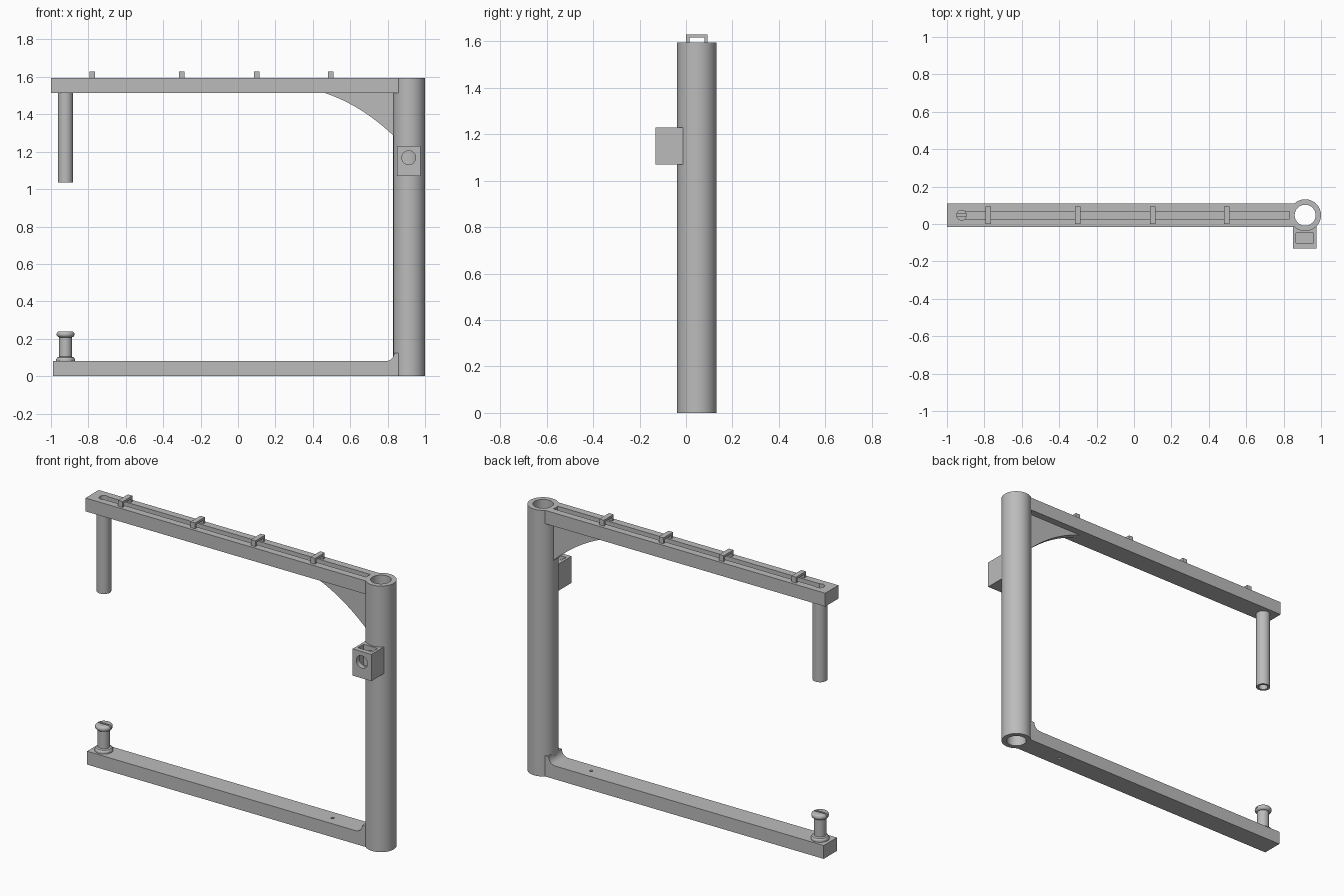
import bpy, bmesh, math
from mathutils import Vector

cube = bpy.data.objects.get("Cube")
if cube:
    bpy.data.objects.remove(cube, do_unlink=True)

grey = bpy.data.materials.new("light grey")
grey.use_nodes = True
grey.diffuse_color = (0.5, 0.5, 0.5, 1)
grey.node_tree.nodes["Principled BSDF"].inputs["Base Color"].default_value = (0.5, 0.5, 0.5, 1)

YC = 0.047            # centre line of the frame
COL_X, COL_R, BORE = 0.915, 0.085, 0.056
POST_X, POST_R, POST_BORE = -0.922, 0.04, 0.026
TOP, ARM_H, HALF_W = 1.595, 0.08, 0.0625
ARM_END = 0.857       # arms stop inside the column wall


def finish(name, bm):
    bmesh.ops.recalc_face_normals(bm, faces=bm.faces)
    mesh = bpy.data.meshes.new(name)
    bm.to_mesh(mesh)
    bm.free()
    mesh.materials.append(grey)
    ob = bpy.data.objects.new(name, mesh)
    bpy.context.collection.objects.link(ob)
    return ob


def extrude_xz(name, points, y0, y1):
    """Side outline pushed from y0 to y1."""
    bm = bmesh.new()
    face = bm.faces.new([bm.verts.new((x, y0, z)) for x, z in points])
    new = bmesh.ops.extrude_face_region(bm, geom=[face])["geom"]
    verts = [g for g in new if isinstance(g, bmesh.types.BMVert)]
    bmesh.ops.translate(bm, verts=verts, vec=(0, y1 - y0, 0))
    return finish(name, bm)


def box(name, x0, x1, y0, y1, z0, z1):
    return extrude_xz(name, [(x0, z0), (x1, z0), (x1, z1), (x0, z1)], y0, y1)


def lathe(name, profile, x, y=YC, steps=48):
    """Closed (radius, z) profile turned about a vertical axis."""
    bm = bmesh.new()
    verts = [bm.verts.new((x + r, y, z)) for r, z in profile]
    edges = [bm.edges.new((verts[i - 1], v)) for i, v in enumerate(verts)]
    bmesh.ops.spin(bm, geom=verts + edges, cent=(x, y, 0), axis=(0, 0, 1),
                   angle=math.tau, steps=steps, use_merge=True)
    bmesh.ops.remove_doubles(bm, verts=bm.verts, dist=1e-5)
    bmesh.ops.dissolve_degenerate(bm, edges=bm.edges, dist=1e-5)
    return finish(name, bm)


def rod(name, x, radius, z0, z1):
    return lathe(name, [(0, z0), (radius, z0), (radius, z1), (0, z1)], x)


def cut(ob, *cutters):
    bpy.context.view_layer.objects.active = ob
    for c in cutters:
        mod = ob.modifiers.new("cut", "BOOLEAN")
        mod.operation, mod.solver, mod.object = "DIFFERENCE", "EXACT", c
        bpy.ops.object.modifier_apply(modifier=mod.name)
        bpy.data.objects.remove(c, do_unlink=True)
    return ob


def curve(a, b, c, n=16):
    a, b, c = Vector(a), Vector(b), Vector(c)
    return [tuple(a * (1 - t) ** 2 + b * 2 * t * (1 - t) + c * t * t)
            for t in (i / n for i in range(n + 1))]


parts = []

# Hollow column and hollow hanging post
for name, x, r, hole, z0, z1 in (("column", COL_X, COL_R, BORE, 0, TOP),
                                 ("hanging_post", POST_X, POST_R, POST_BORE, 1.035, TOP - ARM_H)):
    parts.append(lathe(name, [(hole, z0), (r, z0), (r, z1), (hole, z1)], x, steps=64))

# Upper arm with a groove leading to the post bore
upper = box("upper_arm", -1, ARM_END, YC - HALF_W, YC + HALF_W, TOP - ARM_H, TOP)
cut(upper,
    box("groove_cutter", POST_X, 0.835, YC - 0.02, YC + 0.02, TOP - 0.03, TOP + 0.1),
    rod("bore_cutter", POST_X, POST_BORE, 1.4, 1.7))
parts.append(upper)

# Guide clips bridging the groove
for i, x in enumerate((-0.78, -0.3, 0.1, 0.495)):
    clip = box(f"guide_clip_{i + 1}", x - 0.015, x + 0.015, YC - 0.046, YC + 0.046, TOP - 0.002, 1.63)
    cut(clip, box("clip_cutter", x - 0.1, x + 0.1, YC - 0.032, YC + 0.032, 1.5, 1.616))
    parts.append(clip)

# Curved gusset under the upper arm
under = TOP - ARM_H
arc = curve((0.46, under), (0.66, 1.45), (0.837, 1.28))
parts.append(extrude_xz("gusset", arc + [(0.837, under)], YC - 0.02, YC + 0.02))

# Lower arm with a small drain hole
lower = box("lower_arm", -0.99, ARM_END, YC - HALF_W, YC + HALF_W, 0, ARM_H)
parts.append(cut(lower, rod("drain_cutter", 0.595, 0.009, -0.1, 0.2)))

# Rounded fillet between lower arm and column
fillet = curve((0.785, ARM_H), (0.83, ARM_H), (0.835, 0.125), 10)
parts.append(extrude_xz("lower_fillet", fillet + [(ARM_END, 0.125), (ARM_END, ARM_H)],
                        YC - HALF_W, YC + HALF_W))

# Slotted stud on the lower arm
head = [(0.034 + 0.014 * math.cos(a), 0.224 + 0.016 * math.sin(a))
        for a in (math.pi * (i / 10 - 0.5) for i in range(11))]
stud = lathe("slotted_stud", [(0, 0.07), (0.05, 0.07), (0.05, 0.09), (0.044, 0.1), (0.034, 0.104)]
             + head + [(0, 0.24)], POST_X)
cut(stud, box("slot_cutter", POST_X - 0.1, POST_X + 0.1, YC - 0.006, YC + 0.006, 0.222, 0.3))
parts.append(stud)

# Bracket block with a front hole and a top pocket
block = box("bracket_block", COL_X - 0.064, COL_X + 0.061, -0.131, -0.01, 1.07, 1.23)
hole = rod("hole_cutter", 0, 0.037, -0.1, 0.2)
hole.rotation_euler.x = math.pi / 2
hole.location = (COL_X - 0.002, -YC - 0.05, 1.168 - YC)
bpy.context.view_layer.update()
pocket = box("pocket_cutter", 0.867, 0.961, -0.102, -0.048, 1.105, 1.3)
parts.append(cut(block, pocket, hole))

# Smooth curved surfaces, keep edges sharp
bpy.ops.object.select_all(action="DESELECT")
for ob in parts:
    ob.select_set(True)
bpy.context.view_layer.objects.active = parts[0]
bpy.ops.object.shade_smooth_by_angle(angle=math.radians(30))
